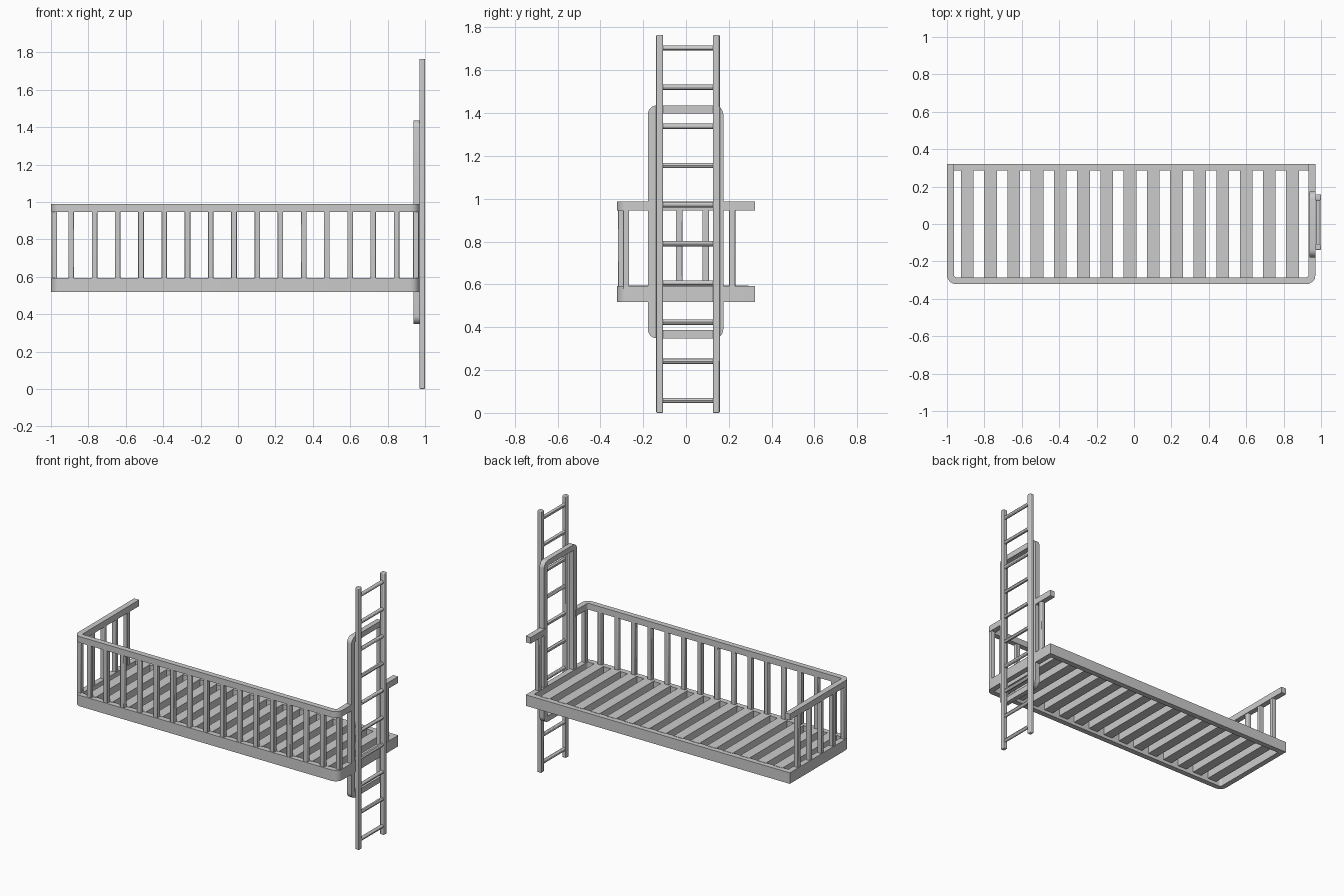
import bpy, bmesh
from math import cos, sin, pi
from mathutils import Vector

if "Cube" in bpy.data.objects:
    bpy.data.objects.remove(bpy.data.objects["Cube"])


def finish(bm, name, bevel=0.0):
    bmesh.ops.recalc_face_normals(bm, faces=bm.faces)
    me = bpy.data.meshes.new(name)
    bm.to_mesh(me)
    bm.free()
    ob = bpy.data.objects.new(name, me)
    bpy.context.collection.objects.link(ob)
    if bevel:
        m = ob.modifiers.new("edge", 'BEVEL')
        m.width = bevel
        m.segments = 2
    return ob


def add_box(bm, x, y, z):
    vs = bmesh.ops.create_cube(bm, size=1)['verts']
    for v in vs:
        v.co = Vector([(b[0] + b[1]) / 2 + c * (b[1] - b[0]) for c, b in zip(v.co, (x, y, z))])


def boxes(name, items, bevel=0.0):
    bm = bmesh.new()
    for it in items:
        add_box(bm, *it)
    return finish(bm, name, bevel)


def corner(cx, cy, start, r, n=6):
    """Arc points around a centre, turning 90 degrees anticlockwise."""
    return [(cx + r * cos(start + i * pi / 2 / n), cy + r * sin(start + i * pi / 2 / n)) for i in range(n + 1)]


def band(name, outer, inner, a, b, place, closed, bevel=0.003):
    """Extruded strip between two matching outlines."""
    bm = bmesh.new()
    rings = [[bm.verts.new(place(o[0], o[1], a)), bm.verts.new(place(o[0], o[1], b)),
              bm.verts.new(place(i[0], i[1], b)), bm.verts.new(place(i[0], i[1], a))]
             for o, i in zip(outer, inner)]
    n = len(rings)
    for k in range(n if closed else n - 1):
        r, s = rings[k], rings[(k + 1) % n]
        for j in range(4):
            bm.faces.new((r[j], r[(j + 1) % 4], s[(j + 1) % 4], s[j]))
    if not closed:
        bm.faces.new(rings[0])
        bm.faces.new(rings[-1])
    ob = finish(bm, name)
    return ob


X0, X1, Y = -1.0, 0.97, 0.322
T, R = 0.037, 0.05


def flat(u, v, w):
    return (u, v, w)


def u_outline(d, y_left, y_right):
    # left side, two rounded front corners, right side
    r = R - d
    return ([(X0 + d, y_left)] + corner(X0 + R, -Y + R, pi, r)
            + corner(X1 - R, -Y + R, 1.5 * pi, r) + [(X1 - d, y_right)])


# platform rim
band("platform_rim", u_outline(0, Y, Y), u_outline(T, Y - T, Y - T), 0.518, 0.592, flat, True)

# top guard rail, open at the back and at the ladder
band("guard_rail", u_outline(0, Y, -0.16), u_outline(T, Y, -0.16), 0.946, 0.988, flat, False)
boxes("guard_rail_stub", [((X1 - T, X1), (0.155, Y), (0.946, 0.988))])

# slats
xs = [-0.891 + 0.1242 * i for i in range(15)]
boxes("slats", [((x - 0.034, x + 0.034), (-Y + 0.03, Y - 0.03), (0.54, 0.594)) for x in xs])

# balusters
h = 0.015
spots = [(x, -Y + T / 2) for x in xs]
spots += [(X0 + T / 2, -0.28 + 0.124 * i) for i in range(5)]
spots += [(X1 - T / 2, -0.28), (X1 - T / 2, 0.215)]
boxes("balusters", [((x - h, x + h), (y - h, y + h), (0.58, 0.95)) for x, y in spots], 0.004)

# rounded entry frame in the y-z plane
FY0, FY1, FZ0, FZ1, FR = -0.178, 0.174, 0.348, 1.436, 0.042


def frame_outline(side, end, r):
    a, b, c, d = FY0 + FR, FY1 - FR, FZ0 + FR, FZ1 - FR
    pts = []
    for cy, cz, s in ((a, c, pi), (b, c, 1.5 * pi), (b, d, 0), (a, d, pi / 2)):
        pts += corner(cy, cz, s, r)
    return pts


band("entry_frame", frame_outline(0, 0, FR), frame_outline(0, 0, 0.004), 0.937, 0.971,
     lambda u, v, w: (w, u, v), True)

# ladder stiles and rungs
LY = (-0.123, 0.142)
boxes("ladder_stiles", [((0.97, 1.0), (y - 0.016, y + 0.016), (0, 1.765)) for y in LY], 0.005)
bm = bmesh.new()
for i in range(10):
    n = 12
    z = 0.058 + 0.1829 * i
    ends = [[bm.verts.new((0.985 + 0.0125 * cos(2 * pi * k / n), y, z + 0.0125 * sin(2 * pi * k / n)))
             for k in range(n)] for y in LY]
    for k in range(n):
        bm.faces.new((ends[0][k], ends[0][(k + 1) % n], ends[1][(k + 1) % n], ends[1][k]))
    bm.faces.new(ends[0])
    bm.faces.new(ends[1])
rungs = finish(bm, "ladder_rungs")

# smooth the rounded parts, keep edges sharp
for ob in bpy.context.collection.objects:
    ob.select_set(True)
    bpy.context.view_layer.objects.active = ob
bpy.ops.object.shade_smooth_by_angle()
